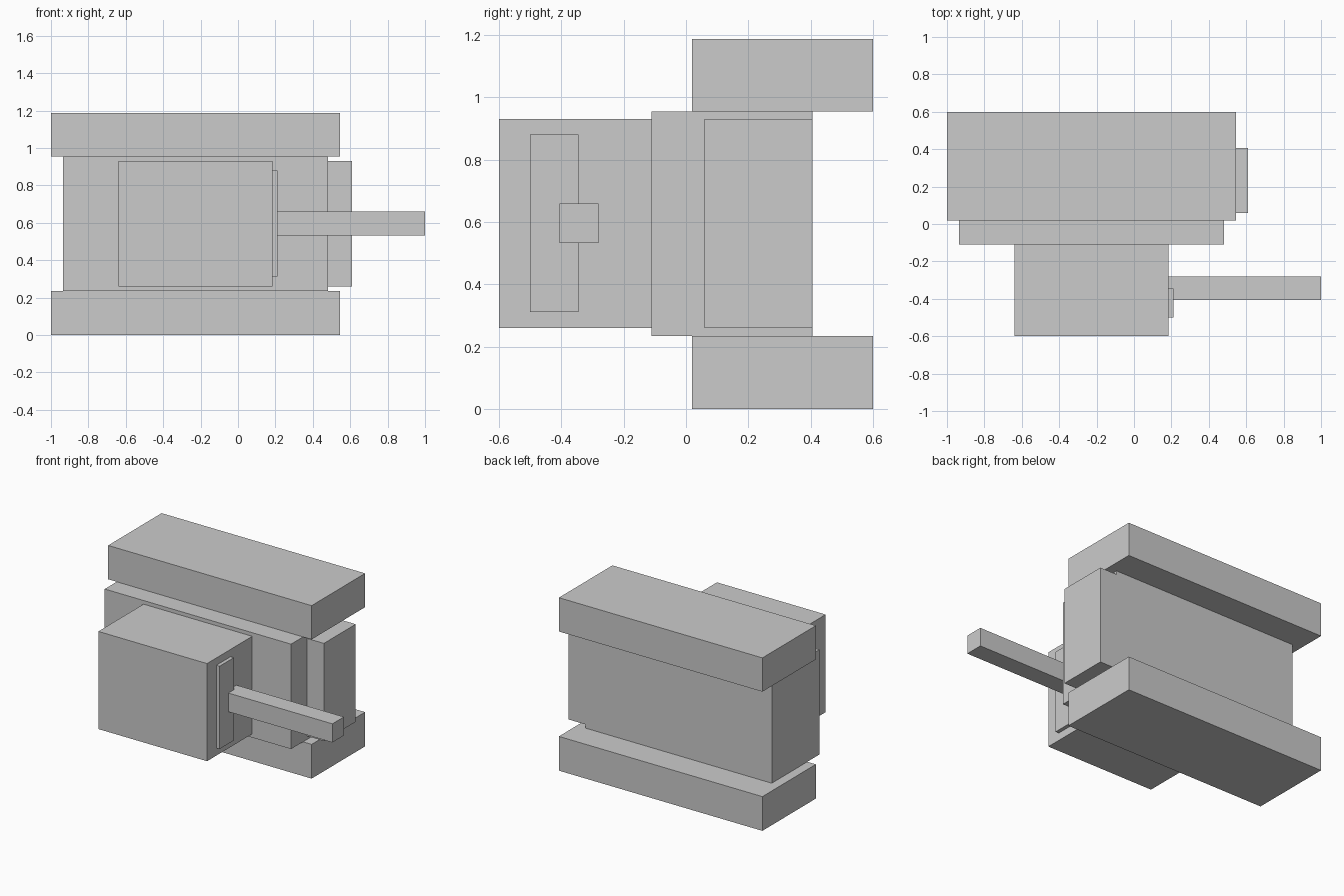
import bpy

if "Cube" in bpy.data.objects:
    bpy.data.objects.remove(bpy.data.objects["Cube"])


def box(name, x, y, z):
    """Add a box spanning the given (min, max) ranges."""
    spans = (x, y, z)
    bpy.ops.mesh.primitive_cube_add(size=1, location=[(a + b) / 2 for a, b in spans])
    obj = bpy.context.object
    obj.name = name
    obj.scale = [b - a for a, b in spans]
    bpy.ops.object.transform_apply(location=False, rotation=False, scale=True)
    return obj


# Matching rails below and above the body
for name, z in (("bottom_rail", (0, 0.235)), ("top_rail", (0.955, 1.187))):
    box(name, (-1, 0.545), (0.02, 0.6), z)

# Main body between the rails, with a slightly smaller end block
box("main_body", (-0.935, 0.48), (-0.11, 0.405), (0.235, 0.955))
box("end_block", (0.48, 0.61), (0.06, 0.405), (0.26, 0.93))

# Front housing with a thin side plate
box("front_housing", (-0.64, 0.185), (-0.6, -0.11), (0.26, 0.93))
box("side_plate", (0.185, 0.21), (-0.5, -0.345), (0.312, 0.88))

# Square shaft sticking out of the housing
box("shaft", (0.185, 1), (-0.405, -0.28), (0.532, 0.66))
